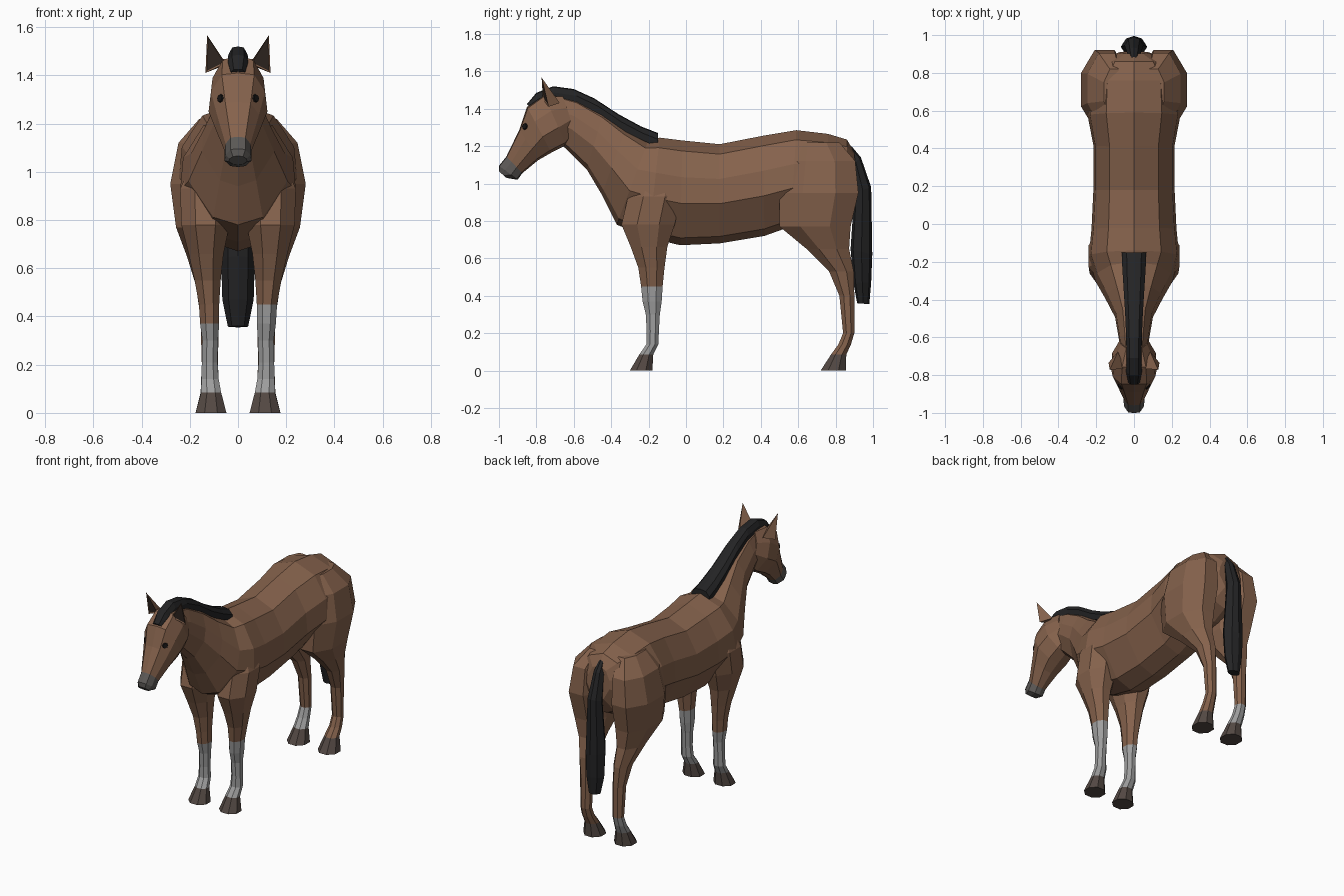
import bpy, bmesh, math
from mathutils import Vector


def material(name, rgb):
    m = bpy.data.materials.new(name)
    m.diffuse_color = (*rgb, 1)
    return m


COAT = material("brown_coat", (0.235, 0.122, 0.072))
HAIR = material("black_hair", (0.017, 0.017, 0.018))
SOCK = material("pale_grey_sock", (0.34, 0.34, 0.34))
HOOF = material("dark_hoof", (0.085, 0.064, 0.055))
NOSE = material("grey_muzzle", (0.105, 0.098, 0.092))
INNER = material("dark_inner_ear", (0.035, 0.023, 0.018))
EYE = material("black_eye", (0.008, 0.007, 0.007))


def finish(name, bm, mats):
    bmesh.ops.recalc_face_normals(bm, faces=bm.faces)
    me = bpy.data.meshes.new(name)
    bm.to_mesh(me)
    bm.free()
    for m in mats:
        me.materials.append(m)
    ob = bpy.data.objects.new(name, me)
    bpy.context.collection.objects.link(ob)
    return ob


def loft(name, loops, seg_mats):
    """Skin a list of closed point loops; one material per segment."""
    mats = list(dict.fromkeys(seg_mats))
    bm = bmesh.new()
    rings = [[bm.verts.new(p) for p in loop] for loop in loops]
    n = len(rings[0])
    for i, (a, b) in enumerate(zip(rings, rings[1:])):
        for k in range(n):
            j = (k + 1) % n
            f = bm.faces.new((a[k], a[j], b[j], b[k]))
            f.material_index = mats.index(seg_mats[i])
    bm.faces.new(rings[0]).material_index = mats.index(seg_mats[0])
    bm.faces.new(rings[-1]).material_index = mats.index(seg_mats[-1])
    return finish(name, bm, mats)


def section(ring, half):
    """Symmetric loop between a top and bottom (y, z) point, of half width w."""
    y0, z0, y1, z1, w = ring
    right = [(w * x, y0 + (y1 - y0) * t, z0 + (z1 - z0) * t) for x, t in half]
    left = [(-x, y, z) for x, y, z in reversed(right) if x > 1e-6]
    return right + left


def spine(name, rings, half, mats=None, base=COAT):
    return loft(name, [section(r, half) for r in rings],
                mats or [base] * (len(rings) - 1))


# Trunk and neck: top y, z, bottom y, z, half width
spine("body_and_neck", [
    (0.90, 1.17, 0.915, 0.95, 0.08),
    (0.86, 1.235, 0.86, 0.85, 0.17),
    (0.76, 1.265, 0.76, 0.80, 0.235),
    (0.59, 1.285, 0.56, 0.77, 0.245),
    (0.41, 1.255, 0.42, 0.72, 0.215),
    (0.18, 1.21, 0.18, 0.68, 0.215),
    (-0.02, 1.23, -0.03, 0.67, 0.225),
    (-0.14, 1.245, -0.20, 0.71, 0.24),
    (-0.20, 1.235, -0.37, 0.78, 0.205),
    (-0.32, 1.30, -0.45, 0.94, 0.15),
    (-0.44, 1.385, -0.53, 1.075, 0.10),
    (-0.58, 1.46, -0.63, 1.175, 0.08),
    (-0.70, 1.49, -0.68, 1.22, 0.07),
], [(0, 0), (0.6, 0.1), (0.95, 0.35), (1, 0.6), (0.5, 0.93), (0, 1)])

# Head with grey muzzle
head = spine("head", [
    (-0.66, 1.47, -0.59, 1.27, 0.075),
    (-0.76, 1.475, -0.64, 1.205, 0.115),
    (-0.85, 1.41, -0.72, 1.165, 0.122),
    (-0.89, 1.29, -0.79, 1.125, 0.095),
    (-0.96, 1.145, -0.875, 1.055, 0.056),
    (-1.0, 1.095, -0.90, 1.02, 0.056),
    (-1.0, 1.065, -0.96, 1.03, 0.038),
], [(0, 0), (0.55, 0.03), (0.92, 0.32), (1, 0.65), (0.55, 0.95), (0, 1)],
    [COAT] * 4 + [NOSE] * 2)

# Mane with forelock, and tail
hair = [(0, 0), (0.6, 0.06), (1, 0.45), (0.95, 1), (0, 1)]
spine("mane", [
    (-0.15, 1.27, -0.15, 1.195, 0.065),
    (-0.24, 1.305, -0.22, 1.225, 0.062),
    (-0.36, 1.37, -0.32, 1.275, 0.055),
    (-0.49, 1.455, -0.45, 1.365, 0.047),
    (-0.60, 1.505, -0.57, 1.425, 0.042),
    (-0.71, 1.52, -0.70, 1.445, 0.04),
    (-0.80, 1.485, -0.76, 1.42, 0.042),
    (-0.85, 1.425, -0.83, 1.40, 0.03),
], hair, base=HAIR)
spine("tail", [
    (0.885, 1.20, 0.86, 1.14, 0.025),
    (0.935, 1.14, 0.88, 1.09, 0.037),
    (0.99, 0.98, 0.90, 0.95, 0.05),
    (0.996, 0.62, 0.88, 0.65, 0.07),
    (0.99, 0.47, 0.895, 0.47, 0.065),
    (0.98, 0.355, 0.915, 0.36, 0.042),
], [(0, 0), (0.6, 0.12), (1, 0.5), (0.6, 0.88), (0, 1)], base=HAIR)

# Legs: height, front y, back y, inner x, outer x
front = [
    (1.08, -0.24, -0.06, 0.05, 0.17),
    (0.93, -0.31, -0.03, 0.03, 0.24),
    (0.78, -0.345, -0.06, 0.035, 0.235),
    (0.66, -0.295, -0.10, 0.06, 0.205),
    (0.55, -0.255, -0.115, 0.072, 0.18),
    (0.45, -0.24, -0.125, 0.078, 0.162),
    (0.37, -0.232, -0.13, 0.078, 0.157),
    (0.30, -0.215, -0.14, 0.083, 0.148),
    (0.21, -0.21, -0.145, 0.085, 0.15),
    (0.14, -0.212, -0.148, 0.08, 0.152),
    (0.085, -0.25, -0.175, 0.07, 0.153),
    (0.0, -0.30, -0.18, 0.048, 0.176),
]
hind = [
    (1.22, 0.58, 0.82, 0.05, 0.16),
    (1.12, 0.53, 0.905, 0.04, 0.247),
    (0.95, 0.50, 0.922, 0.03, 0.281),
    (0.77, 0.50, 0.88, 0.04, 0.257),
    (0.65, 0.645, 0.872, 0.065, 0.212),
    (0.53, 0.765, 0.897, 0.075, 0.175),
    (0.40, 0.82, 0.90, 0.08, 0.156),
    (0.20, 0.84, 0.90, 0.083, 0.15),
    (0.14, 0.815, 0.882, 0.08, 0.153),
    (0.085, 0.775, 0.857, 0.07, 0.155),
    (0.0, 0.72, 0.855, 0.048, 0.176),
]
for rings, part, socks in ((front, "front_leg", {1: 0.45, -1: 0.37}),
                           (hind, "hind_leg", {1: 0, -1: 0.2})):
    for s in (1, -1):
        loops = []
        for z, y0, y1, x0, x1 in rings:
            pts = []
            for k in range(8):
                a = math.pi * (2 * k + 1) / 8
                c, d = (f(a) / math.cos(math.pi / 8) for f in (math.cos, math.sin))
                pts.append((s * ((x0 + x1) / 2 + c * (x1 - x0) / 2),
                            (y0 + y1) / 2 + d * (y1 - y0) / 2, z))
            loops.append(pts)
        mats = [HOOF if r[0] < 0.1 else SOCK if r[0] <= socks[s] + 0.001 else COAT
                for r in rings[:-1]]
        loft(part + ("_right" if s > 0 else "_left"), loops, mats)

bpy.context.view_layer.update()
for s in (1, -1):
    side = "_right" if s > 0 else "_left"
    # Ears with a dark inset on the front face
    bm = bmesh.new()
    inner, outer, back, tip = (bm.verts.new((s * x, y, z)) for x, y, z in (
        (0.05, -0.765, 1.45), (0.135, -0.735, 1.41),
        (0.085, -0.675, 1.43), (0.128, -0.772, 1.567)))
    face = bm.faces.new((inner, outer, tip))
    for tri in ((outer, back, tip), (back, inner, tip), (inner, outer, back)):
        bm.faces.new(tri)
    bmesh.ops.recalc_face_normals(bm, faces=bm.faces)
    bmesh.ops.inset_individual(bm, faces=[face], thickness=0.011, depth=-0.004)
    face.material_index = 1
    finish("ear" + side, bm, [COAT, INNER])
    # Eyes as thin plates on the head surface
    _, loc, nor, _ = head.closest_point_on_mesh(Vector((s * 0.074, -0.862, 1.305)))
    bm = bmesh.new()
    bmesh.ops.create_cone(bm, cap_ends=True, segments=8, radius1=0.019,
                          radius2=0.015, depth=0.009)
    eye = finish("eye" + side, bm, [EYE])
    eye.location = loc + nor * 0.002
    eye.rotation_euler = nor.to_track_quat('Z', 'Y').to_euler()
